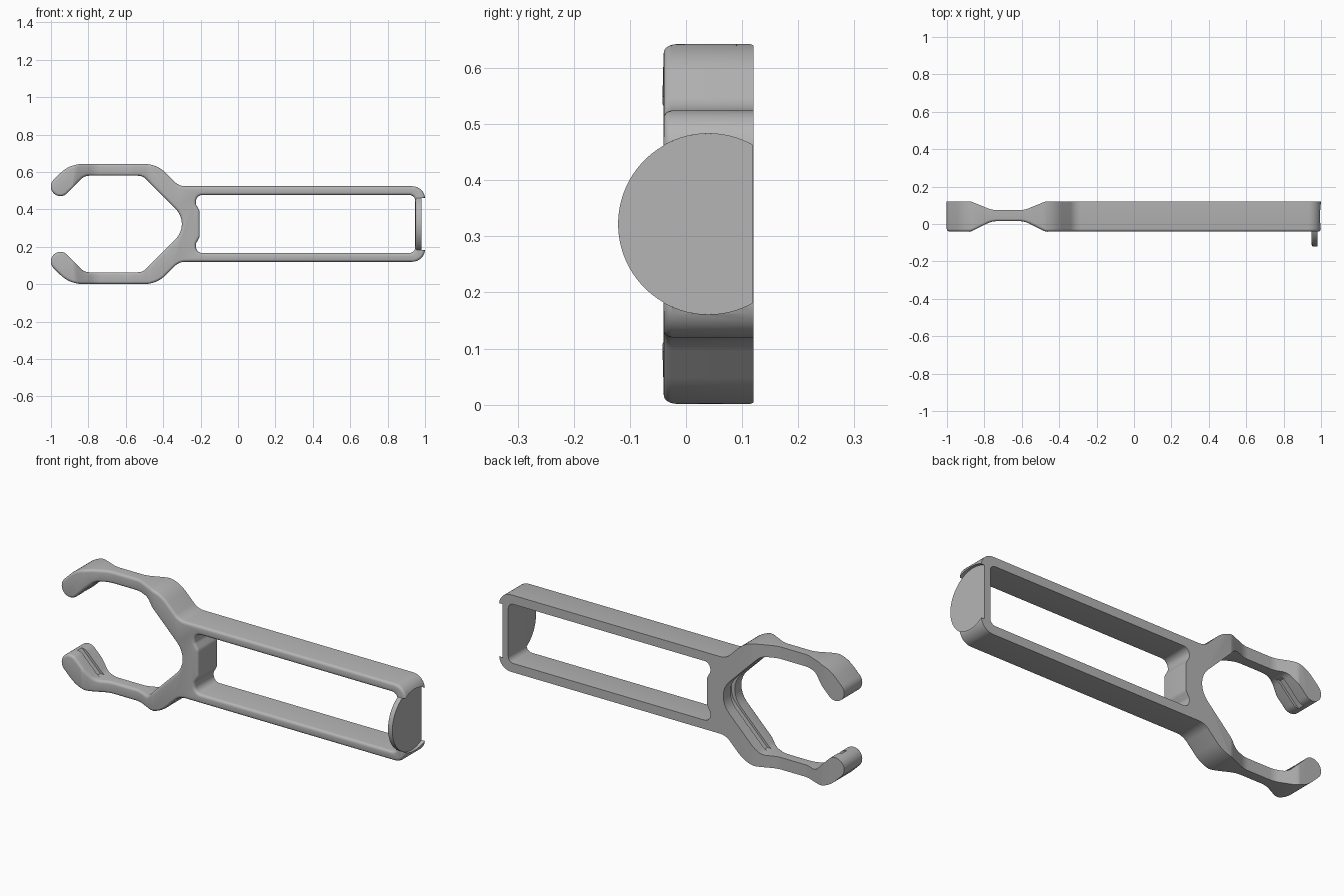
import bpy, bmesh, math
from mathutils import Vector

cube = bpy.data.objects.get("Cube")
if cube:
    bpy.data.objects.remove(cube, do_unlink=True)

MID = 0.322              # height of the symmetry line
FRONT, BACK = -0.04, 0.12

grey = bpy.data.materials.new("plain grey")
grey.use_nodes = True
grey.diffuse_color = (0.46, 0.46, 0.46, 1)
grey.node_tree.nodes["Principled BSDF"].inputs["Base Color"].default_value = grey.diffuse_color


def rounded(corners, steps=8):
    """Closed outline with each (a, b, radius) corner turned into an arc."""
    out = []
    n = len(corners)
    for i, (a, b, r) in enumerate(corners):
        p = Vector((a, b))
        u = (Vector(corners[i - 1][:2]) - p).normalized()
        v = (Vector(corners[(i + 1) % n][:2]) - p).normalized()
        half = u.angle(v) / 2
        if r == 0 or half > 1.55:
            out.append(p)
            continue
        centre = p + (u + v).normalized() * r / math.sin(half)
        start = p + u * r / math.tan(half) - centre
        end = p + v * r / math.tan(half) - centre
        turn = math.pi - 2 * half
        for k in range(steps + 1):
            t = k / steps
            out.append(centre + (start * math.sin((1 - t) * turn)
                                 + end * math.sin(t * turn)) / math.sin(turn))
    return out


def mirrored(half):
    """Complete an upper half outline with its lower half."""
    return half + [(x, -z, r) for x, z, r in reversed(half) if z > 0]


def prism(name, outline, place, low, high):
    """Extrude an outline; place maps (a, b, depth) to a position."""
    bm = bmesh.new()
    ends = [[bm.verts.new(place(a, b, d)) for a, b in outline] for d in (low, high)]
    bm.faces.new(ends[0])
    bm.faces.new(ends[1])
    for i in range(len(outline)):
        bm.faces.new((ends[0][i - 1], ends[0][i], ends[1][i], ends[1][i - 1]))
    bmesh.ops.recalc_face_normals(bm, faces=bm.faces)
    mesh = bpy.data.meshes.new(name)
    bm.to_mesh(mesh)
    bm.free()
    mesh.materials.append(grey)
    obj = bpy.data.objects.new(name, mesh)
    bpy.context.collection.objects.link(obj)
    return obj


def upright(x, z, y):
    return (x, y, z + MID)


def plan(x, y, z):
    return (x, y, z)


def sideways(y, z, x):
    return (x, y, z + MID)


def cut(target, cutter):
    mod = target.modifiers.new("cut", 'BOOLEAN')
    mod.operation = 'DIFFERENCE'
    mod.solver = 'EXACT'
    mod.object = cutter
    bpy.context.view_layer.update()
    graph = bpy.context.evaluated_depsgraph_get()
    mesh = bpy.data.meshes.new_from_object(target.evaluated_get(graph))
    target.modifiers.clear()
    target.data = mesh
    bpy.data.objects.remove(cutter, do_unlink=True)


def smooth(obj):
    bpy.ops.object.select_all(action='DESELECT')
    obj.select_set(True)
    bpy.context.view_layer.objects.active = obj
    bpy.ops.object.shade_smooth_by_angle(angle=math.radians(35))


# Frame: open jaw and long bar in one outline
jaw = [(-0.252, 0, 0.116), (-0.51, 0.258, 0.06), (-0.82, 0.258, 0.06),
       (-0.95, 0.128, 0.05), (-1.022, 0.201, 0.05), (-0.9, 0.321, 0.17),
       (-0.434, 0.321, 0.16), (-0.315, 0.202, 0.08), (1.0, 0.202, 0.068)]
frame = prism("clamp_frame", rounded(mirrored(jaw)), upright, FRONT, BACK)

# Long opening in the bar
window = [(-0.205, 0.07, 0.04), (-0.225, 0.105, 0.03),
          (-0.225, 0.155, 0.034), (0.947, 0.155, 0.03)]
cut(frame, prism("window_cutter", rounded(mirrored(window)), upright, -1, 1))

# Thin waist of both arms, hollowed from front and back
for edge, floor in ((FRONT, 0.015), (BACK, 0.075)):
    out = edge + (edge - floor)
    waist = [(-0.97, out, 0), (-0.92, edge - (floor - edge) * 0.1, 0), (-0.87, edge, 0.08),
             (-0.76, floor, 0.12), (-0.585, floor, 0.12), (-0.475, edge, 0.08),
             (-0.42, edge - (floor - edge) * 0.1, 0), (-0.37, out, 0)]
    cut(frame, prism("waist_cutter", rounded(waist), plan, -1, 2))

# Soft front edges
bm = bmesh.new()
bm.from_mesh(frame.data)
bmesh.ops.remove_doubles(bm, verts=bm.verts, dist=0.0005)
bm.normal_update()
rim = []
for e in bm.edges:
    if len(e.link_faces) == 2:
        lo, hi = sorted(f.normal.y for f in e.link_faces)
        if lo < -0.5 and abs(hi) < 0.1:
            rim.append(e)
bmesh.ops.bevel(bm, geom=rim, offset=0.014, segments=4, profile=0.5,
                affect='EDGES', clamp_overlap=False)
bm.to_mesh(frame.data)
bm.free()

# Shallow groove in the sloping inner faces of the jaw
groove = [(-0.235, 0, 0.11), (-0.49, 0.255, 0), (-0.84, 0.255, 0), (-1.1, -0.005, 0)]
groove = [(x, max(z, 0), r) for x, z, r in groove]
cut(frame, prism("groove_cutter", rounded(mirrored(groove)), upright, 0.025, 0.06))


def disc_outline(radius, limit):
    """Circle about the bar axis, cut off flat at the back."""
    stop = math.acos((limit - 0.04) / radius)
    angles = [stop + (2 * math.pi - 2 * stop) * k / 64 for k in range(65)]
    return [(0.04 + radius * math.cos(a), radius * math.sin(a)) for a in angles]


# Round seat in the bar end, leaving two lips
cut(frame, prism("seat_cutter", disc_outline(0.161, 0.15), sideways, 0.976, 1.1))
smooth(frame)

# End disc
disc = prism("end_disc", disc_outline(0.161, 0.1195), sideways, 0.95, 0.98)
bm = bmesh.new()
bm.from_mesh(disc.data)
inner = [e for e in bm.edges if all(v.co.x < 0.96 and v.co.y < 0.119 for v in e.verts)]
bmesh.ops.bevel(bm, geom=inner, offset=0.01, segments=3, profile=0.5, affect='EDGES')
bm.to_mesh(disc.data)
bm.free()
smooth(disc)
